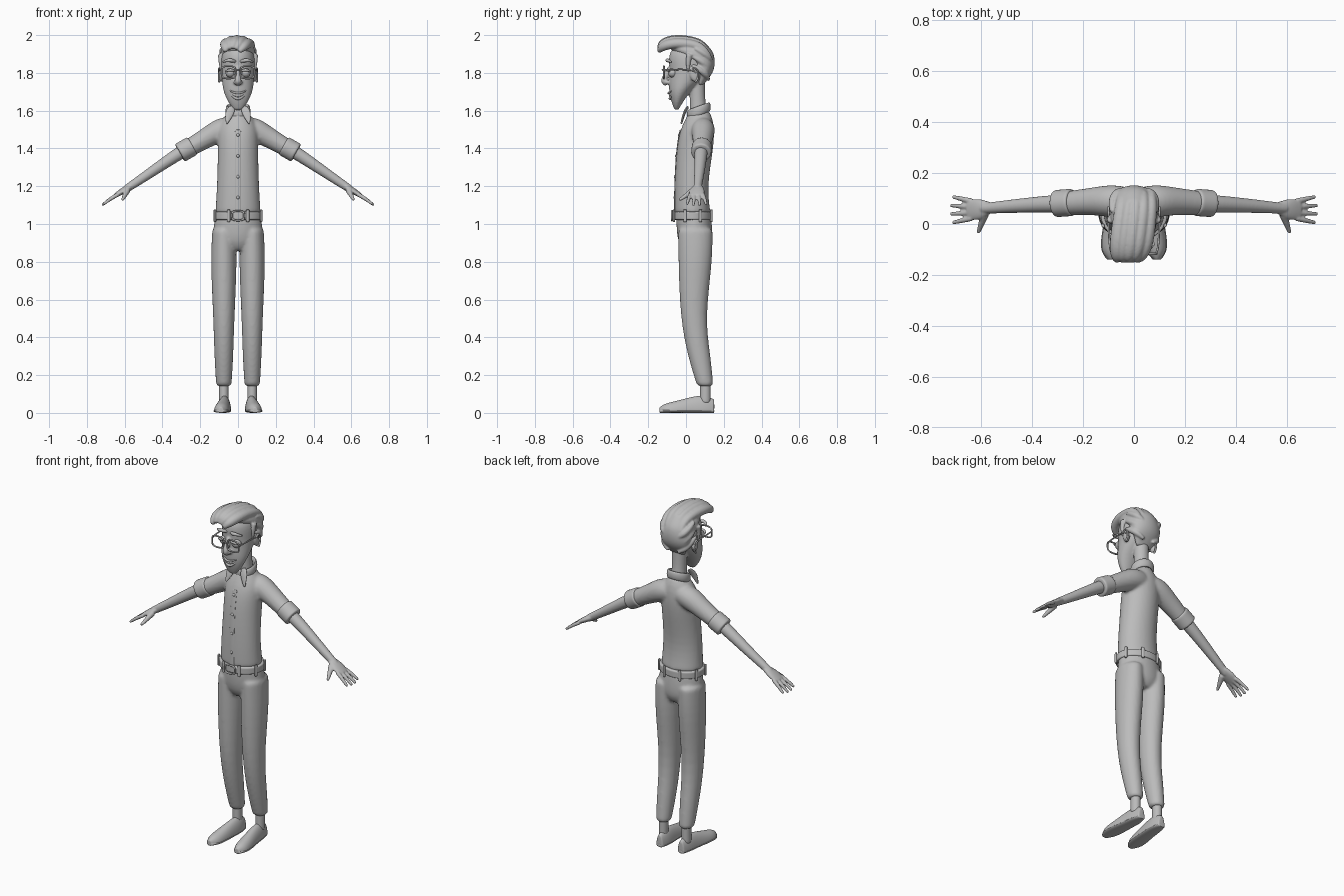
import bpy, bmesh, math
from mathutils import Vector, Matrix

if "Cube" in bpy.data.objects:
    bpy.data.objects.remove(bpy.data.objects["Cube"])

GREY = (.5, .5, .5, 1)
grey = bpy.data.materials.new("plain grey")
grey.use_nodes = True
grey.diffuse_color = GREY
grey.node_tree.nodes["Principled BSDF"].inputs["Base Color"].default_value = GREY

UP, FORWARD, SIDEWAYS = Vector((0, 0, 1)), Vector((0, 1, 0)), Vector((1, 0, 0))
GROW = 1.05  # makes up for the shrinkage of subdivision


def angles(count):
    return [math.tau * k / count for k in range(count)]


def finish(name, bm, mirror, levels):
    bmesh.ops.recalc_face_normals(bm, faces=bm.faces)
    for face in bm.faces:
        face.smooth = True
    mesh = bpy.data.meshes.new(name)
    bm.to_mesh(mesh)
    bm.free()
    mesh.materials.append(grey)
    part = bpy.data.objects.new(name, mesh)
    bpy.context.collection.objects.link(part)
    subdivision = part.modifiers.new("Subdivision", "SUBSURF")
    subdivision.levels = subdivision.render_levels = levels
    if mirror:
        part.modifiers.new("Mirror", "MIRROR").use_mirror_merge = False
    return part


def skin(name, rings, closed=False, mirror=False):
    """Join rings into a tube; extra rings keep open ends crisp."""
    if not closed:
        def near(a, b):
            return [p.lerp(q, .1) for p, q in zip(a, b)]
        rings = [rings[0], near(rings[0], rings[1]), *rings[1:-1], near(rings[-1], rings[-2]), rings[-1]]
    bm = bmesh.new()
    loops = [[bm.verts.new(p) for p in ring] for ring in rings]
    pairs = list(zip(loops, loops[1:])) + ([(loops[-1], loops[0])] if closed else [])
    for a, b in pairs:
        for k in range(len(a)):
            bm.faces.new((a[k - 1], a[k], b[k], b[k - 1]))
    if not closed:
        bm.faces.new(loops[0])
        bm.faces.new(loops[-1])
    return finish(name, bm, mirror, 2)


def stack(name, rows, x=0, **options):
    """Level rings from rows of height, half width, front and back."""
    rings = []
    for z, half, front, back in rows:
        middle, depth = (front + back) / 2, (back - front) / 2
        rings.append([Vector((x + GROW * half * math.cos(a), middle + GROW * depth * math.sin(a), z))
                      for a in angles(12)])
    return skin(name, rings, **options)


def tube(name, path, radii, ref=UP, closed=False, floor=None, **options):
    """Sweep along a path; radii (one number or side and up) spread evenly over it."""
    path = [Vector(p) for p in path]
    sizes = [Vector(r if isinstance(r, tuple) else (r, r)) for r in radii]
    sizes.append(sizes[-1])
    last, rings = len(path) - 1, []
    for i, p in enumerate(path):
        step = i / last * (len(sizes) - 2)
        size = sizes[int(step)].lerp(sizes[int(step) + 1], step % 1)
        ahead = path[(i + 1) % len(path)] if closed else path[min(i + 1, last)]
        behind = path[i - 1] if closed else path[max(i - 1, 0)]
        along = ahead - behind
        side = along.cross(ref).normalized()
        over = side.cross(along).normalized()
        ring = [p + GROW * (side * size.x * math.cos(a) + over * size.y * math.sin(a)) for a in angles(12)]
        if floor is not None:
            for q in ring:
                q.z = max(q.z, floor)
        rings.append(ring)
    return skin(name, rings, closed, **options)


def ball(name, centre, radii, tilt=0, mirror=False):
    bm = bmesh.new()
    place = Matrix.Translation(centre) @ Matrix.Rotation(tilt, 4, "X") @ Matrix.Diagonal((*radii, 1))
    bmesh.ops.create_uvsphere(bm, u_segments=16, v_segments=10, radius=1, matrix=place)
    return finish(name, bm, mirror, 1)


def bow(centre, half, back, rise):
    """A curved path across the face, with ends swept back and up."""
    x, y, z = centre
    return [(x + half * t, y + back * t * t, z + rise * t * t) for t in (-1, -.6, -.2, .2, .6, 1)]


def fuse(name, parts, voxel):
    """Join closed parts and blend them into one skin."""
    bpy.ops.object.select_all(action="DESELECT")
    for part in parts:
        part.select_set(True)
    whole = bpy.context.view_layer.objects.active = parts[0]
    bpy.ops.object.join()
    whole.name = name
    blend = whole.modifiers.new("Blend", "REMESH")
    blend.mode, blend.voxel_size, blend.use_smooth_shade = "VOXEL", voxel, True
    relax = whole.modifiers.new("Relax", "SMOOTH")
    relax.factor, relax.iterations = .5, 3


# trousers
leg = [(.14, .04, .06, .145), (.3, .05, .01, .13), (.5, .055, -.03, .1), (.8, .07, -.04, .14), (.98, .06, -.04, .14)]
hips = [(.86, .07, -.01, .11), (.9, .13, -.04, .14), (.97, .13, -.05, .14), (1.05, .12, -.05, .13)]
fuse("trousers", [stack("hips", hips)] + [stack("leg", leg, x=s * .075) for s in (-1, 1)], .009)

# shirt with short sleeves
torso = [(1.05, .12, -.06, .13), (1.2, .11, -.06, .11), (1.4, .105, -.05, .145),
         (1.5, .11, -.03, .15), (1.56, .08, 0, .14), (1.6, .04, .02, .12)]
shirt = [stack("torso", torso)]
for s in (-1, 1):
    shirt.append(tube("sleeve", [(s * .03, .09, 1.51), (s * .09, .09, 1.5), (s * .16, .09, 1.46), (s * .28, .08, 1.39)],
                      [.055, .065, .053, .045]))
fuse("shirt", shirt, .009)
tube("sleeve_cuffs", [(.24, .085, 1.415), (.31, .08, 1.375)], [.053], mirror=True)

# button strip and buttons
tube("button_strip", [(0, front, z) for z, half, front, back in torso[:4]], [(.015, .003)], ref=FORWARD)
for i in range(4):
    z = 1.14 + .11 * i
    low, high = next(pair for pair in zip(torso, torso[1:]) if pair[1][0] > z)
    share = (z - low[0]) / (high[0] - low[0])
    ball("button_" + str(i), (0, low[2] + share * (high[2] - low[2]), z), (.009, .007, .009))

# shirt collar
tube("collar_band", [(.058 * math.cos(a), .068 + .055 * math.sin(a), 1.6 + .02 * math.sin(a)) for a in angles(16)],
     [(.009, .024)], closed=True)
tube("collar_points", [(.03, .01, 1.62), (.045, -.01, 1.59), (.06, -.025, 1.53)],
     [(.015, .006), (.026, .007), (.004, .005)], ref=FORWARD, mirror=True)

# belt, loops and buckle
stack("belt", [(1.02, .13, -.07, .14), (1.067, .13, -.07, .14)])
for i, a in enumerate(angles(8)):
    out = Vector((math.cos(a + .4), math.sin(a + .4), 0))
    foot = Vector((.132 * out.x, .035 + .107 * out.y, 1.01))
    tube("belt_loop_" + str(i), [foot, foot + UP * .067], [(.009, .006)], ref=out)


def rounded_frame(name, centre, width, height, thickness, **options):
    """A ring bent into a soft-cornered rectangle facing forward."""
    def square(value):
        return math.copysign(abs(value) ** .6, value)
    path = [Vector(centre) + SIDEWAYS * width * square(math.cos(a)) + UP * height * square(math.sin(a))
            for a in angles(20)]
    tube(name, path, [thickness], ref=FORWARD, closed=True, **options)


rounded_frame("buckle", (0, -.075, 1.044), .033, .025, .005)

# ankles and shoes
stack("ankles", [(.05, .025, .075, .13), (.17, .025, .075, .13)], x=.075, mirror=True)
tread = [(.07, .15, .01), (.07, .1, .01), (.075, .03, .01), (.085, -.06, .01), (.09, -.11, .01), (.09, -.14, .01)]
tube("soles", tread, [(.02, .01), (.037, .01), (.037, .01), (.046, .01), (.04, .01), (.016, .01)],
     floor=0, mirror=True)
tube("shoes", tread, [(.02, .06), (.035, .085), (.037, .075), (.042, .05), (.037, .04), (.012, .02)],
     floor=.01, mirror=True)

# arms and hands
for side, s in (("left", 1), ("right", -1)):
    limb = [tube("arm", [(s * .24, .08, 1.415), (s * .32, .08, 1.37), (s * .48, .07, 1.26), (s * .6, .06, 1.18)],
                 [.036, .034, .026, .02]),
            tube("palm", [(s * .56, .065, 1.203), (s * .61, .057, 1.175), (s * .655, .056, 1.147)],
                 [(.02, .016), (.045, .018), (.037, .01)]),
            tube("thumb", [(s * .585, .04, 1.18), (s * .6, 0, 1.15), (s * .612, -.035, 1.127)], [.017, .012, .007])]
    for i in range(4):
        fan = 1.5 - i
        reach = .09 - .008 * abs(fan)
        knuckle = Vector((s * .635, .056 + .022 * fan, 1.157))
        tip = knuckle + Vector((s * reach, .012 * fan, -.68 * reach))
        limb.append(tube("finger", [knuckle, knuckle.lerp(tip, .5) + UP * .004, tip], [.011, .01, .007]))
    fuse(side + "_arm", limb, .0045)

# head, neck, nose and ears
skull = [(1.605, .02, -.06, -.04), (1.64, .05, -.075, -.02), (1.7, .077, -.09, .02), (1.76, .085, -.09, .09),
         (1.82, .09, -.085, .13), (1.9, .09, -.095, .13), (1.95, .05, -.05, .09)]
head = [stack("skull", skull),
        stack("neck", [(1.56, .046, .02, .12), (1.64, .038, .02, .1), (1.78, .042, .02, .1)]),
        tube("nose", [(0, -.085, 1.83), (0, -.11, 1.78), (0, -.12, 1.755), (0, -.1, 1.74)],
             [.011, .015, .018, .014], ref=FORWARD)]
for s in (-1, 1):
    head.append(ball("ear", (s * .09, .043, 1.79), (.012, .024, .04), .25))
    head.append(ball("nostril", (s * .014, -.1, 1.75), (.011, .015, .011)))
fuse("head", head, .0055)
tube("ear_rims", [(.1, .045 + .024 * math.sin(t), 1.79 + .04 * math.cos(t)) for t in (-1, 0, 1, 2, 3)],
     [.005], ref=SIDEWAYS, mirror=True)

# eyes and brows
ball("eyes", (.04, -.07, 1.8), (.027, .027, .025), mirror=True)
tube("eyelids", bow((.04, -.1, 1.815), .027, .014, -.008), [.004, .009, .004], mirror=True)
tube("eyebrows", bow((.045, -.1, 1.867), .036, .025, -.01), [.007, .011, .004], mirror=True)

# smiling mouth
tube("upper_lip", bow((0, -.093, 1.692), .048, .022, .018), [.003, .007, .003])
tube("lower_lip", bow((0, -.085, 1.662), .045, .018, .035), [.003, .009, .003])
tube("teeth", bow((0, -.087, 1.681), .036, .013, .012), [(.003, .005), (.004, .009), (.003, .005)])

# glasses
rounded_frame("glasses_rims", (.05, -.117, 1.803), .038, .033, .0045, mirror=True)
tube("glasses_bridge", bow((0, -.125, 1.817), .015, .008, -.005), [.004])
tube("glasses_arms", [(.087, -.115, 1.815), (.097, -.09, 1.817), (.1, .03, 1.82), (.098, .055, 1.8)], [.004], mirror=True)

# hair: a cap, swept strands on top, sideburns and tufts at the back
cap = [(1.735, .045, .06, .09), (1.8, .085, .06, .145), (1.85, .093, .035, .153),
       (1.885, .095, -.02, .15), (1.92, .092, -.09, .14), (1.97, .06, -.08, .09)]
hair = [stack("hair_cap", cap)]
for i in range(5):
    x = .03 * (i - 2)
    top = 1.975 - 5 * x * x
    hair.append(tube("strand", [(x + .01, .125, top - .07), (x + .01, .08, top - .015), (x, 0, top),
                                (x - .01, -.08, top), (x * .8 - .02, -.13, top - .02), (x * .6 - .03, -.145, top - .045)],
                     [.012, .023, .026, .027, .024, .01]))
for s in (-1, 1):
    hair.append(tube("sideburn", [(s * .09, .02, 1.9), (s * .09, .01, 1.86), (s * .088, .012, 1.8)],
                     [.016, .014, .005], ref=SIDEWAYS))
    for i in range(3):
        y, z = .1 + .008 * i, 1.81 + .045 * i
        hair.append(tube("tuft", [(s * .086, y - .07, z + .03), (s * .088, y - .03, z + .01),
                                  (s * .07, y + .01, z - .02), (s * .03, y + .02, z - .05)], [.008, .016, .019, .007]))
fuse("hair", hair, .005)
